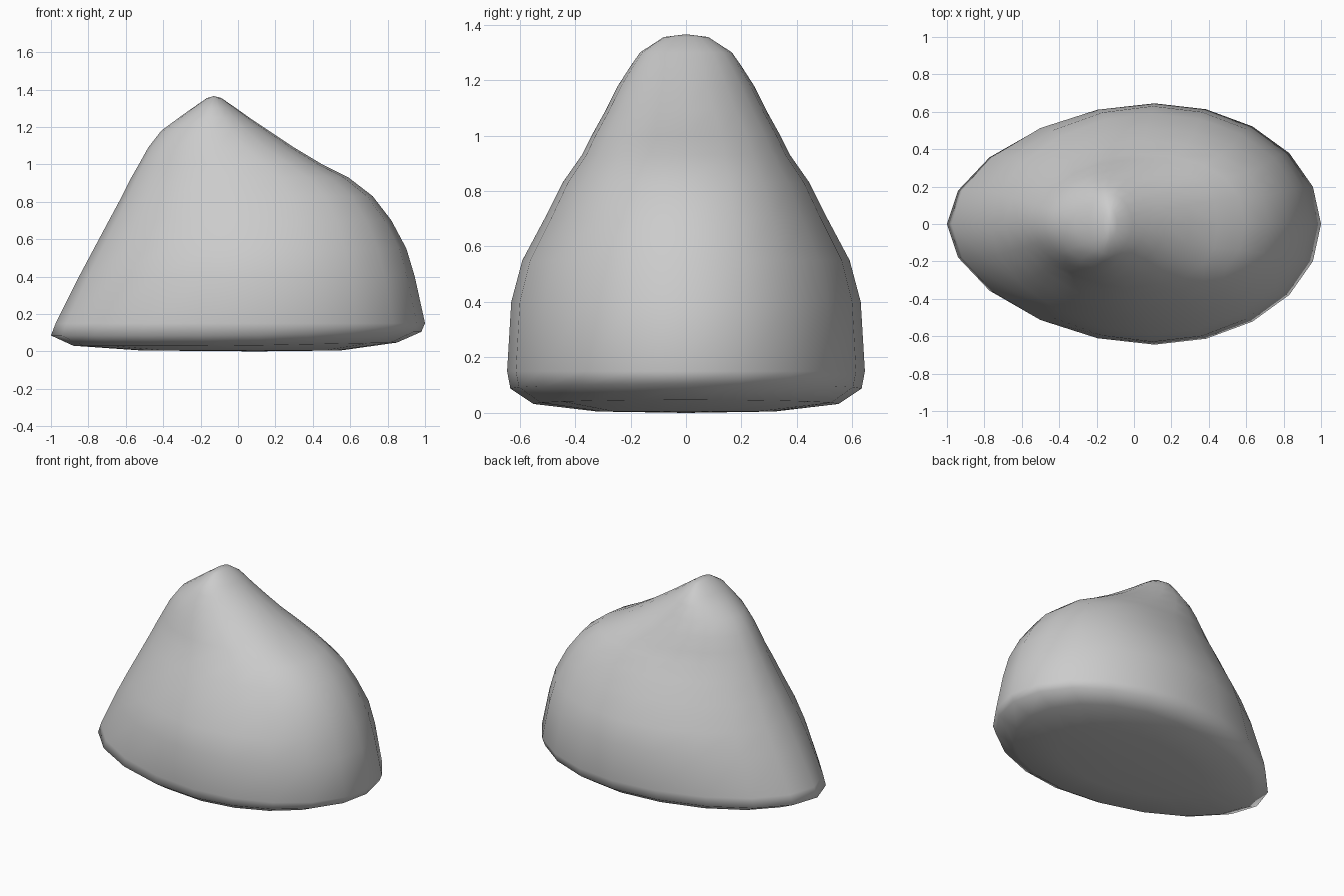
import bpy, bmesh
from math import cos, sin, pi, copysign

if "Cube" in bpy.data.objects:
    bpy.data.objects.remove(bpy.data.objects["Cube"])

SIDES = 20

# Horizontal sections: height, left x, widest x, right x, half depth, right fullness
SECTIONS = [
    (0.005, -0.52, 0.10, 0.55, 0.32, 2.0),
    (0.03, -0.88, 0.11, 0.85, 0.55, 2.0),
    (0.085, -1.0, 0.11, 0.98, 0.633, 2.0),
    (0.15, -0.975, 0.11, 1.0, 0.645, 2.0),
    (0.40, -0.85, 0.10, 0.945, 0.63, 2.0),
    (0.55, -0.77, 0.09, 0.90, 0.59, 2.05),
    (0.70, -0.69, 0.07, 0.82, 0.51, 2.15),
    (0.83, -0.62, 0.04, 0.72, 0.445, 2.25),
    (0.93, -0.57, 0.0, 0.59, 0.375, 2.35),
    (1.00, -0.53, -0.05, 0.45, 0.34, 2.4),
    (1.09, -0.48, -0.10, 0.30, 0.29, 2.2),
    (1.18, -0.41, -0.13, 0.165, 0.245, 2.0),
    (1.25, -0.315, -0.14, 0.06, 0.20, 2.0),
    (1.30, -0.245, -0.14, -0.01, 0.165, 2.0),
    (1.355, -0.165, -0.13, -0.09, 0.08, 2.0),
]


def section_ring(bm, z, left, mid, right, depth, full):
    """Egg-shaped ring with a tighter left end and a fuller right end."""
    ring = []
    for i in range(SIDES):
        a = 2 * pi * i / SIDES
        c, s = cos(a), sin(a)
        power = 2 / (full if c > 0 else 1.85)
        reach = right - mid if c > 0 else mid - left
        x = mid + reach * copysign(abs(c) ** power, c)
        y = depth * copysign(abs(s) ** power, s)
        # The underside curves up slightly towards the right end
        lift = 0.02 * max(x, 0) if 0.01 < z < 0.1 else 0
        ring.append(bm.verts.new((x, y, z + lift)))
    return ring


# Boulder body lofted through the sections
bm = bmesh.new()
rings = [section_ring(bm, *sec) for sec in SECTIONS]
for low, high in zip(rings, rings[1:]):
    for i in range(SIDES):
        j = (i + 1) % SIDES
        bm.faces.new((low[i], low[j], high[j], high[i]))

# Underside and peak closed with fans
for ring, tip in ((rings[0], (0.1, 0, 0)), (rings[-1], (-0.13, 0, 1.365))):
    center = bm.verts.new(tip)
    for i in range(SIDES):
        bm.faces.new((ring[i], ring[(i + 1) % SIDES], center))
bmesh.ops.recalc_face_normals(bm, faces=bm.faces)

mesh = bpy.data.meshes.new("boulder")
bm.to_mesh(mesh)
bm.free()
boulder = bpy.data.objects.new("boulder", mesh)
bpy.context.collection.objects.link(boulder)

# Stone colour
stone = bpy.data.materials.new("grey_stone")
stone.use_nodes = True
colour = (0.6, 0.6, 0.6, 1)
stone.diffuse_color = colour
stone.node_tree.nodes["Principled BSDF"].inputs["Base Color"].default_value = colour
mesh.materials.append(stone)

# Smooth shading throughout
for face in mesh.polygons:
    face.use_smooth = True
